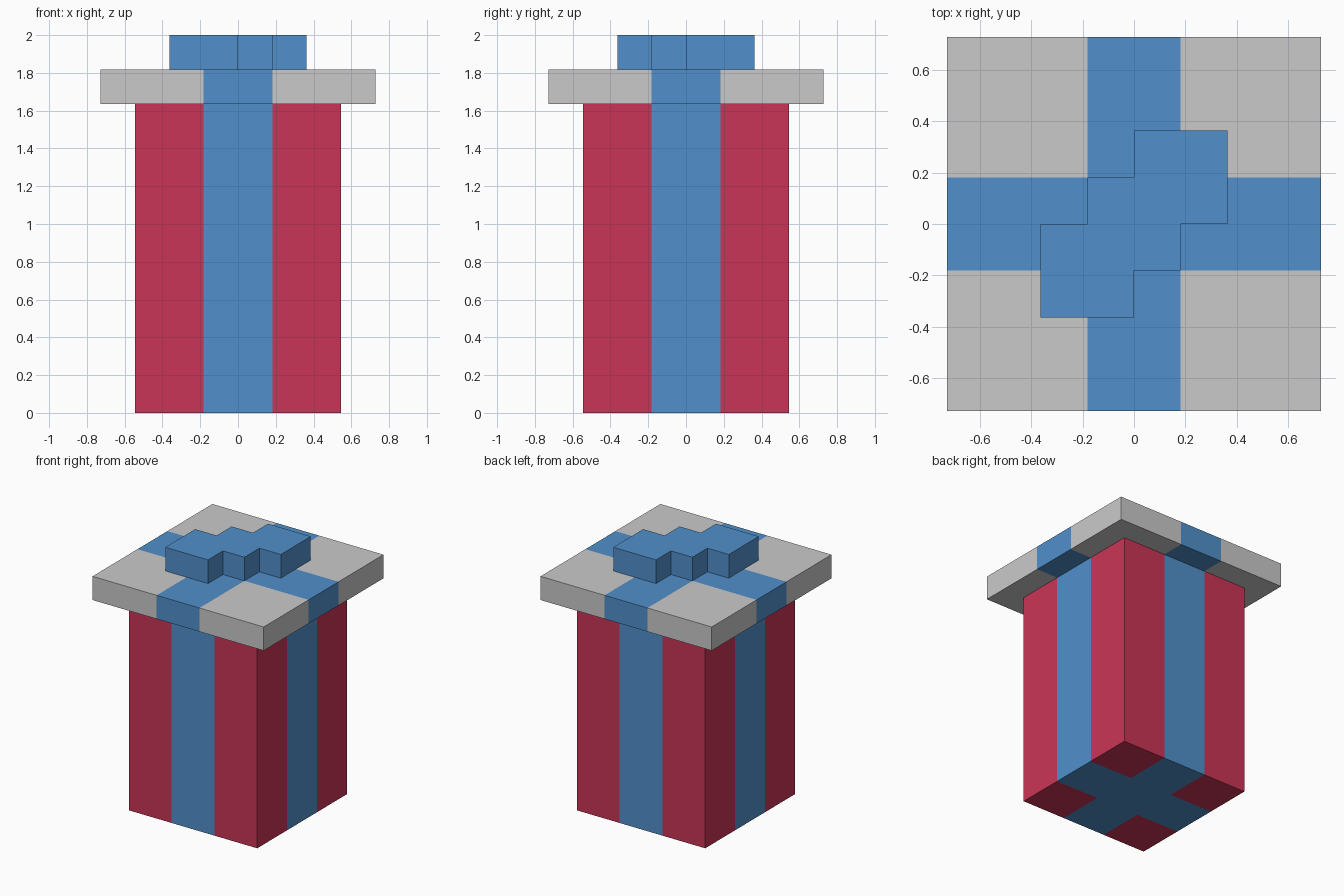
import bpy, bmesh
from mathutils import Vector

if "Cube" in bpy.data.objects:
    bpy.data.objects.remove(bpy.data.objects["Cube"])

U = 2 / 11          # grid unit: the model is 11 units tall


def material(name, rgb):
    def lin(c):
        c /= 255
        return c / 12.92 if c <= 0.04045 else ((c + 0.055) / 1.055) ** 2.4
    m = bpy.data.materials.new(name)
    m.diffuse_color = (*[lin(c) for c in rgb], 1)
    m.use_nodes = True
    m.node_tree.nodes["Principled BSDF"].inputs["Base Color"].default_value = m.diffuse_color
    return m


blue = material("ribbon blue", (81, 144, 203))
red = material("box red", (202, 53, 87))
grey = material("lid grey", (202, 202, 202))


def finish(name, bm, mats):
    bmesh.ops.recalc_face_normals(bm, faces=bm.faces)
    mesh = bpy.data.meshes.new(name)
    bm.to_mesh(mesh)
    bm.free()
    for m in mats:
        mesh.materials.append(m)
    obj = bpy.data.objects.new(name, mesh)
    bpy.context.collection.objects.link(obj)
    return obj


def ribboned_box(name, half, z0, z1, base):
    """Square box cut along the ribbon edges; the cross bands are blue."""
    bm = bmesh.new()
    bmesh.ops.create_cube(bm, size=1)
    for v in bm.verts:
        v.co = Vector((v.co.x * 2 * half, v.co.y * 2 * half,
                       z0 + (v.co.z + 0.5) * (z1 - z0)))
    for axis in (Vector((1, 0, 0)), Vector((0, 1, 0))):
        for side in (-U, U):
            bmesh.ops.bisect_plane(bm, geom=bm.verts[:] + bm.edges[:] + bm.faces[:],
                                   plane_co=axis * side, plane_no=axis)
    for f in bm.faces:
        c = f.calc_center_median()
        f.material_index = int(min(abs(c.x), abs(c.y)) < U)
    return finish(name, bm, [base, blue])


# Box body and overhanging lid
ribboned_box("gift_box", 3 * U, 0, 9 * U, red)
ribboned_box("lid", 4 * U, 9 * U, 10 * U, grey)

# Stepped bow: half outline, repeated with a half turn
half = [(0, 1), (0, 2), (2, 2), (2, 0), (1, 0), (1, -1)]
outline = half + [(-x, -y) for x, y in half]
bm = bmesh.new()
face = bm.faces.new([bm.verts.new((x * U, y * U, 10 * U)) for x, y in outline])
top = bmesh.ops.extrude_face_region(bm, geom=[face], use_keep_orig=True)["geom"]
bmesh.ops.translate(bm, vec=(0, 0, U),
                    verts=[g for g in top if isinstance(g, bmesh.types.BMVert)])
finish("bow", bm, [blue])
